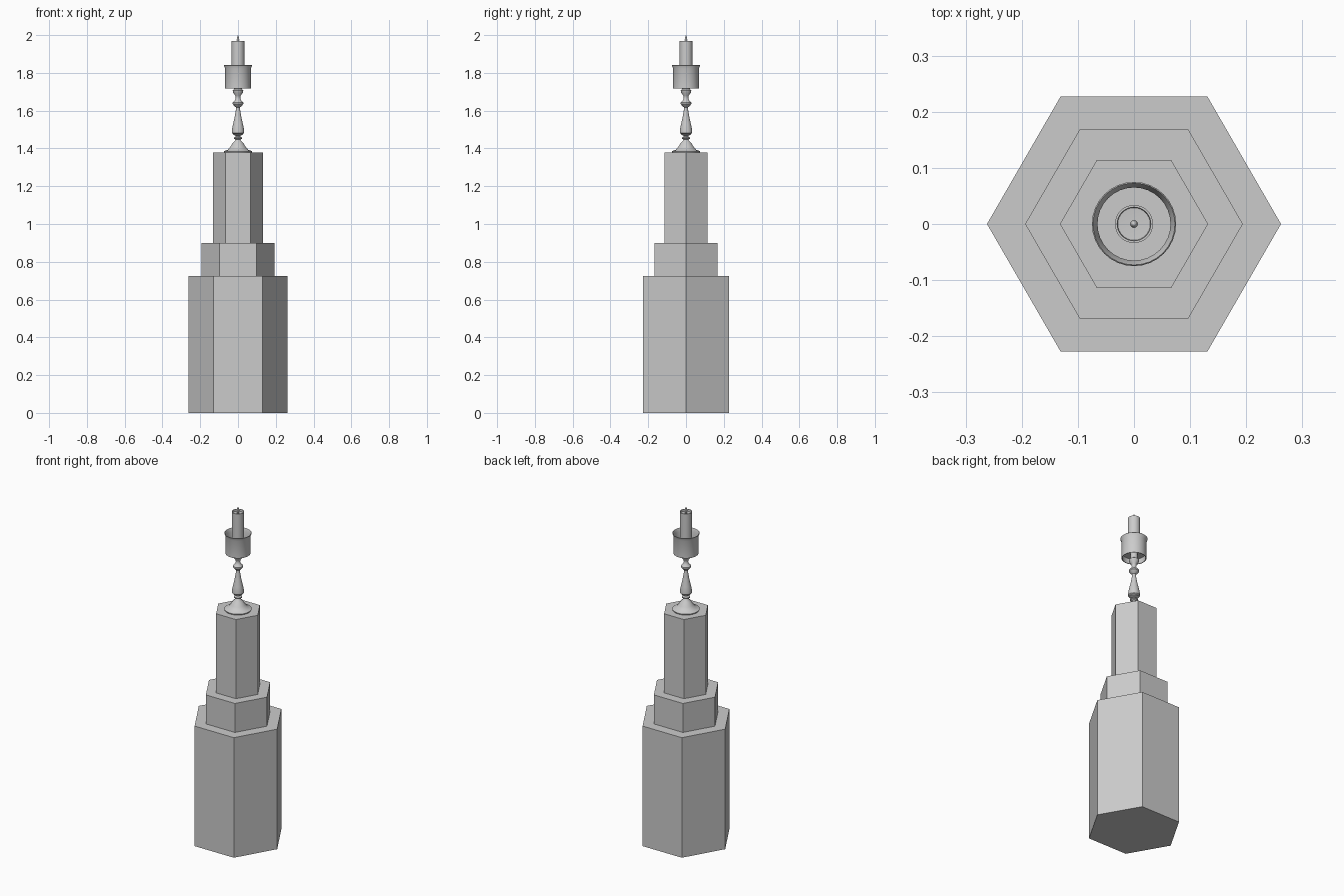
import bpy, bmesh, math

cube = bpy.data.objects.get("Cube")
if cube:
    bpy.data.objects.remove(cube, do_unlink=True)

grey = bpy.data.materials.new("plain_grey")
grey.use_nodes = True
colour = (0.6, 0.6, 0.6, 1)
grey.diffuse_color = colour
grey.node_tree.nodes["Principled BSDF"].inputs["Base Color"].default_value = colour


def lathe(name, profile, sides=32, smooth=True):
    """Turn a list of (radius, height) points around z; radius 0 makes a pole."""
    bm = bmesh.new()
    rings = []
    for r, z in profile:
        if r == 0:
            rings.append([bm.verts.new((0, 0, z))])
        else:
            turn = math.tau / sides
            rings.append([bm.verts.new((r * math.cos(i * turn), r * math.sin(i * turn), z))
                          for i in range(sides)])
    for a, b in zip(rings, rings[1:]):
        for i in range(sides):
            j = (i + 1) % sides
            if len(a) == 1:
                bm.faces.new((a[0], b[j], b[i]))
            elif len(b) == 1:
                bm.faces.new((a[i], a[j], b[0]))
            else:
                bm.faces.new((a[i], a[j], b[j], b[i]))
    bmesh.ops.recalc_face_normals(bm, faces=bm.faces)
    mesh = bpy.data.meshes.new(name)
    bm.to_mesh(mesh)
    bm.free()
    mesh.materials.append(grey)
    obj = bpy.data.objects.new(name, mesh)
    bpy.context.collection.objects.link(obj)
    if smooth:
        bpy.ops.object.select_all(action='DESELECT')
        obj.select_set(True)
        bpy.context.view_layer.objects.active = obj
        bpy.ops.object.shade_smooth_by_angle(angle=math.radians(35))
    return obj


# Stepped hexagonal pedestal
for name, radius, low, high in (("lower_tier", 0.262, 0, 0.725),
                                ("middle_tier", 0.194, 0.725, 0.9),
                                ("upper_tier", 0.132, 0.9, 1.378)):
    lathe(name, [(0, low), (radius, low), (radius, high), (0, high)], 6, False)

# Turned candlestick: flared foot, baluster and beads
lathe("candlestick_stem", [
    (0, 1.376), (0.073, 1.376), (0.075, 1.384), (0.068, 1.388), (0.055, 1.392),
    (0.04, 1.41), (0.026, 1.432), (0.015, 1.442), (0.013, 1.447),
    (0.022, 1.452), (0.022, 1.458), (0.012, 1.463), (0.012, 1.467),
    (0.026, 1.473), (0.026, 1.477), (0.033, 1.482), (0.033, 1.495),
    (0.027, 1.525), (0.018, 1.565), (0.011, 1.605), (0.01, 1.617),
    (0.018, 1.623), (0.028, 1.635), (0.028, 1.643), (0.016, 1.655),
    (0.012, 1.668), (0.014, 1.68), (0.026, 1.695), (0.028, 1.708),
    (0.02, 1.714), (0.02, 1.757), (0, 1.757)])

# Candle cup: thin wall with a flared lip and a recessed underside
lathe("candle_cup", [
    (0, 1.75), (0.064, 1.75), (0.064, 1.718), (0.068, 1.718), (0.068, 1.822),
    (0.075, 1.84), (0.073, 1.842), (0.065, 1.822), (0.065, 1.755), (0, 1.755)])

# Candle with a raised rim around the melted top
lathe("candle", [(0, 1.755), (0.034, 1.755), (0.034, 1.97), (0.03, 1.97),
                 (0.029, 1.958), (0, 1.956)])

# Wick
lathe("wick", [(0, 1.954), (0.004, 1.956), (0.007, 1.975), (0.005, 1.988), (0, 2)], 12)
